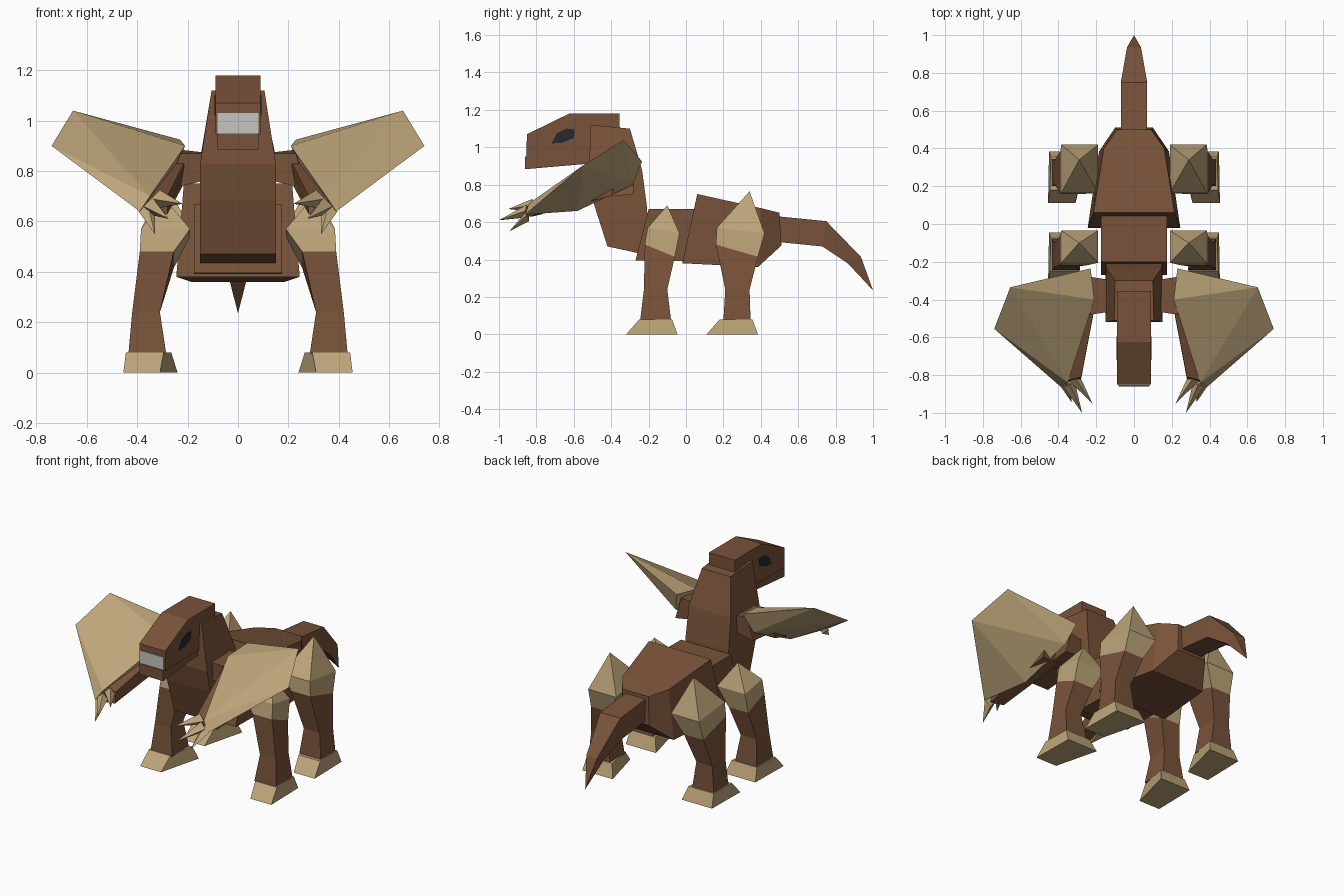
import bpy, bmesh
from mathutils import Vector


def material(name, rgb):
    m = bpy.data.materials.new(name)
    m.diffuse_color = (*rgb, 1)
    return m


BROWN = material("brown hide", (0.19, 0.086, 0.042))
TAN = material("tan horn", (0.515, 0.38, 0.195))
WHITE = material("pale teeth", (0.56, 0.56, 0.54))
DARK = material("dark eye", (0.02, 0.022, 0.028))


def finish(name, bm, mat):
    bmesh.ops.recalc_face_normals(bm, faces=bm.faces)
    me = bpy.data.meshes.new(name)
    bm.to_mesh(me)
    bm.free()
    me.materials.append(mat)
    ob = bpy.data.objects.new(name, me)
    bpy.context.collection.objects.link(ob)
    return ob


def loft(name, rings, mat, tip=None):
    """Skin a list of equal-sized point rings, closing both ends (or ending in a tip)."""
    bm = bmesh.new()
    vs = [[bm.verts.new(p) for p in r] for r in rings]
    n = len(vs[0])
    for a, b in zip(vs, vs[1:]):
        for i in range(n):
            j = (i + 1) % n
            bm.faces.new((a[i], a[j], b[j], b[i]))
    bm.faces.new(vs[0])
    if tip:
        t = bm.verts.new(tip)
        for i in range(n):
            bm.faces.new((vs[-1][i], vs[-1][(i + 1) % n], t))
    else:
        bm.faces.new(vs[-1])
    return finish(name, bm, mat)


def hull(name, pts, mat):
    bm = bmesh.new()
    for p in pts:
        bm.verts.new(p)
    r = bmesh.ops.convex_hull(bm, input=bm.verts)
    loose = [v for v in bm.verts if not v.link_faces]
    bmesh.ops.delete(bm, geom=loose, context='VERTS')
    return finish(name, bm, mat)


def sec(ay, az, aw, by, bz, bw):
    """Symmetric section: two (y, z, half width) edges."""
    return [(aw, ay, az), (-aw, ay, az), (-bw, by, bz), (bw, by, bz)]


def flat(x0, x1, y0, y1, z0, z1, s):
    """Leg ring; z0 at the front edge, z1 at the back edge."""
    return [(s * x0, y0, z0), (s * x1, y0, z0), (s * x1, y1, z1), (s * x0, y1, z1)]


# Trunk, neck, tail
loft("hindquarters", [sec(0.06, 0.75, 0.215, -0.02, 0.38, 0.245),
                      sec(0.40, 0.675, 0.16, 0.385, 0.36, 0.185),
                      sec(0.50, 0.65, 0.09, 0.51, 0.475, 0.10)], BROWN)
loft("chest", [sec(-0.20, 0.67, 0.175, -0.27, 0.395, 0.175),
               sec(0.05, 0.67, 0.175, 0.03, 0.39, 0.175)], BROWN)
loft("neck", [sec(-0.51, 1.12, 0.105, -0.30, 1.10, 0.10),
              sec(-0.52, 0.83, 0.15, -0.235, 0.88, 0.145),
              sec(-0.49, 0.69, 0.15, -0.21, 0.69, 0.15),
              sec(-0.42, 0.47, 0.15, -0.19, 0.42, 0.15)], BROWN)
loft("tail", [sec(0.48, 0.632, 0.07, 0.48, 0.495, 0.07),
              sec(0.75, 0.605, 0.07, 0.73, 0.47, 0.07),
              sec(0.935, 0.415, 0.037, 0.865, 0.38, 0.037)], BROWN, tip=(0, 1.0, 0.235))

# Head: extruded side profiles for skull and jaw
skull = [(-0.85, 0.945), (-0.85, 1.07), (-0.625, 1.18), (-0.355, 1.18),
         (-0.355, 1.10), (-0.48, 0.95)]
loft("skull", [[(x, y, z) for y, z in skull] for x in (-0.09, 0.09)], BROWN)
jaw = [(-0.86, 0.95), (-0.86, 0.883), (-0.49, 0.915), (-0.49, 0.95)]
loft("jaw", [[(x, y, z) for y, z in jaw] for x in (-0.082, 0.082)], BROWN)
loft("teeth", [[(-0.082, y, 0.95), (0.082, y, 0.95), (0.082, y, 1.03), (-0.082, y, 1.03)]
               for y in (-0.855, -0.848)], WHITE)
eye = [(-0.72, 1.02), (-0.69, 1.075), (-0.64, 1.10), (-0.595, 1.095), (-0.60, 1.05), (-0.66, 1.025)]

for s, side in ((1, "left"), (-1, "right")):
    loft(side + "_eye", [[(s * x, y, z) for y, z in eye] for x in (0.088, 0.093)], DARK)

    # Legs: y ranges of foot top, shin, thigh, shoulder, then shoulder peak
    legs = {
        "rear": (0.43, (0.20, 0.345), (0.21, 0.34), (0.16, 0.385), (0.165, 0.42), (0.34, 0.765)),
        "front": (0.0, (-0.245, -0.08), (-0.225, -0.10), (-0.22, -0.06), (-0.205, -0.035), (-0.10, 0.69)),
    }
    for k, (dy, ankle, shin, thigh, shoulder, peak) in legs.items():
        name = f"{side}_{k}_"
        loft(name + "foot", [
            [(s * 0.455, dy - 0.32, 0), (s * 0.31, dy - 0.32, 0),
             (s * 0.24, dy - 0.045, 0), (s * 0.45, dy - 0.045, 0)],
            [(s * 0.445, dy - 0.25, 0.08), (s * 0.295, dy - 0.25, 0.08),
             (s * 0.265, dy - 0.075, 0.08), (s * 0.44, dy - 0.075, 0.08)]], TAN)
        top = flat(0.39, 0.255, *thigh, 0.48, 0.415, s)
        loft(name + "leg", [flat(0.435, 0.285, *ankle, 0.075, 0.075, s),
                            flat(0.42, 0.31, *shin, 0.24, 0.24, s), top], BROWN)
        loft(name + "shoulder", [top, flat(0.385, 0.19, *shoulder, 0.57, 0.54, s)],
             TAN, tip=(s * 0.29, *peak))

    # Arms: upper arm, forearm, broad fin and claws
    def m(pts):
        return [(s * x, y, z) for x, y, z in pts]

    loft(side + "_upper_arm", [
        m([(0.10, -0.46, 0.77), (0.10, -0.30, 0.77), (0.10, -0.30, 0.87), (0.10, -0.46, 0.87)]),
        m([(0.27, -0.48, 0.73), (0.27, -0.28, 0.75), (0.23, -0.28, 0.885), (0.23, -0.48, 0.87)])], BROWN)
    loft(side + "_forearm", [
        m([(0.22, -0.40, 0.74), (0.34, -0.40, 0.74), (0.34, -0.36, 0.87), (0.20, -0.40, 0.86)]),
        m([(0.28, -0.82, 0.63), (0.36, -0.84, 0.63), (0.36, -0.83, 0.70), (0.28, -0.81, 0.70)])], BROWN)
    hull(side + "_arm_fin", m([
        (0.655, -0.335, 1.04), (0.74, -0.555, 0.90), (0.23, -0.235, 0.925),
        (0.21, -0.40, 0.90), (0.27, -0.285, 0.80), (0.32, -0.58, 0.66),
        (0.39, -0.86, 0.64), (0.35, -0.84, 0.70)]), TAN)
    claws = [((0.31, -0.82, 0.69), (0.22, -0.95, 0.67)),
             ((0.34, -0.85, 0.66), (0.275, -1.0, 0.61)),
             ((0.36, -0.84, 0.64), (0.33, -0.945, 0.55))]
    for i, (b, t) in enumerate(claws):
        x, y, z = b
        loft(f"{side}_claw_{i + 1}", [m([(x - 0.03, y, z), (x, y, z - 0.035),
                                         (x + 0.035, y - 0.01, z), (x, y, z + 0.035)])],
             TAN, tip=(s * t[0], t[1], t[2]))
